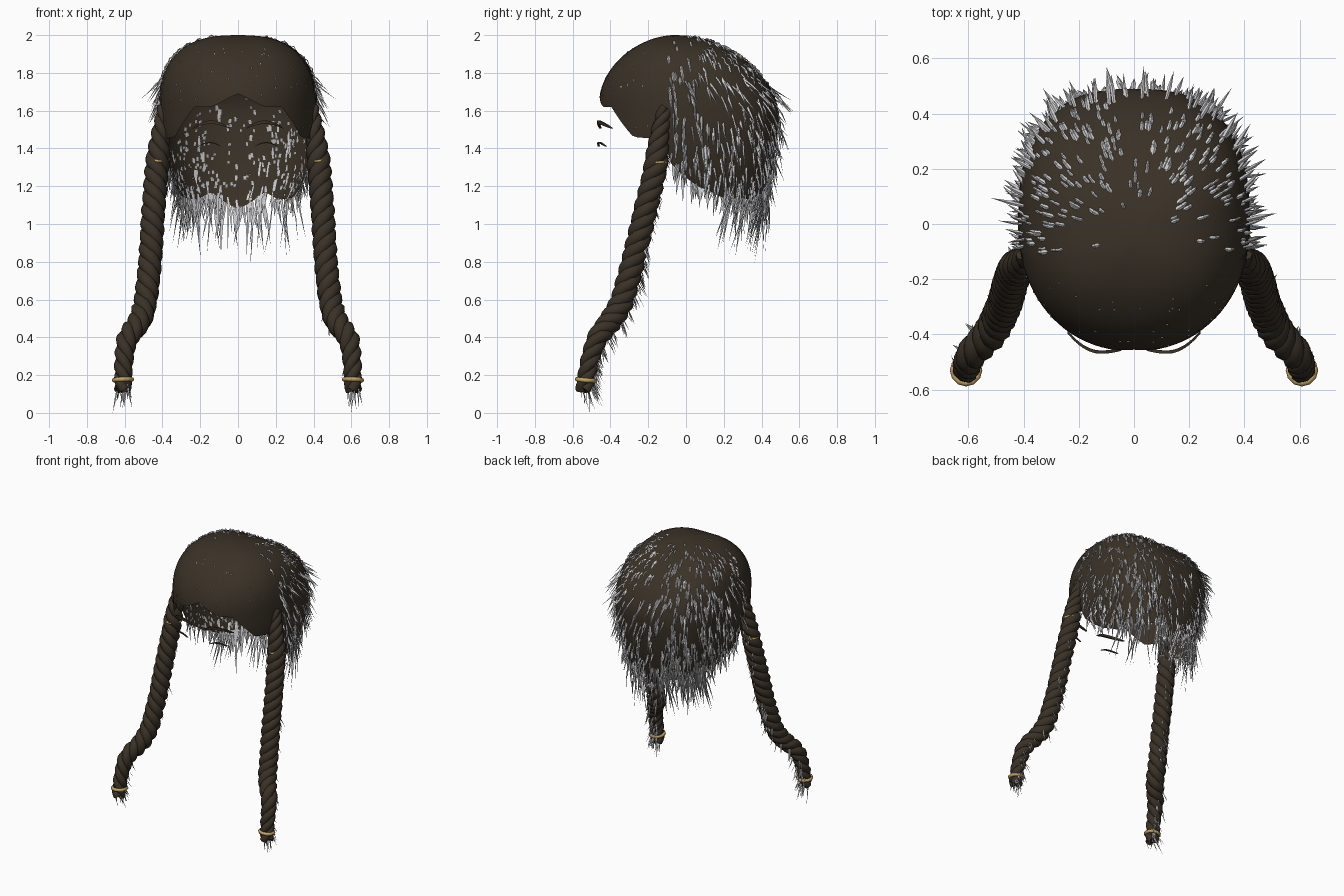
import bpy, bmesh, math, random
from mathutils import Vector

random.seed(4)
rnd = random.uniform
if "Cube" in bpy.data.objects:
    bpy.data.objects.remove(bpy.data.objects["Cube"])


def material(name, rgb):
    m = bpy.data.materials.new(name)
    m.use_nodes = True
    m.diffuse_color = (*rgb, 1)
    m.node_tree.nodes["Principled BSDF"].inputs["Base Color"].default_value = (*rgb, 1)
    return m


BROWN = material("dark_brown_hair", (0.042, 0.031, 0.02))
GREY = material("pale_grey_hair", (0.62, 0.62, 0.64))
GOLD = material("gold", (0.52, 0.36, 0.13))


def finish(bm, name, mat, smooth=True):
    me = bpy.data.meshes.new(name)
    bm.to_mesh(me)
    bm.free()
    me.materials.append(mat)
    for p in me.polygons:
        p.use_smooth = smooth
    ob = bpy.data.objects.new(name, me)
    bpy.context.collection.objects.link(ob)
    return ob


def lerp_table(table, v):
    for (a, p), (b, q) in zip(table, table[1:]):
        if v <= b:
            return p + (q - p) * max(0, v - a) / (b - a)
    return table[-1][1]


# Hairline height by degrees away from the front
HAIRLINE = [(0, 1.69), (18, 1.62), (32, 1.62), (53, 1.46), (75, 1.45), (80, 1.32), (95, 1.2),
            (115, 1.14), (148, 1.13), (163, 1.17), (180, 1.08)]
DOME_Z, DOME_H = 1.6, 0.4


def dome_power(a):
    return 1.85 + 0.75 * math.sin(a) ** 2


def bottom(a):
    """Lowest u of the cap at angle a (0 is front)."""
    deg = abs(math.degrees(math.remainder(a, math.tau)))
    z = lerp_table(HAIRLINE, deg)
    if z < DOME_Z:
        return 1 + (DOME_Z - z) * 2
    return math.acos(((z - DOME_Z) / DOME_H) ** (dome_power(a) / 2)) * 2 / math.pi


def surf(a, u):
    """Point on the cap: u 0 is the crown, 1 the widest level, above 1 the nape."""
    n = dome_power(a)
    if u < 1:
        h = max(0, math.cos(u * math.pi / 2)) ** (2 / n)
        f = math.sin(u * math.pi / 2) ** (2 / n)
        z, shift = DOME_Z + DOME_H * h, -0.05 * h
    else:
        d = (u - 1) / 2
        z, shift = DOME_Z - d, 0
        f = 1 - (0.7 + 0.6 * math.sin(a) ** 2) * d * d
    s, c = math.sin(a), math.cos(a)
    m = 2.1 if c > 0 else 2.6
    x = math.copysign(abs(s) ** (2 / m), s) * 0.42
    y = -math.copysign(abs(c) ** (2 / m), c) * (0.46 if c > 0 else 0.49)
    return Vector((x * f, y * f + shift, z))


# Hair cap
COLS, ROWS = 90, 26
bm = bmesh.new()
crown = bm.verts.new((0, -0.05, 2))
rings = []
for r in range(1, ROWS + 1):
    ring = []
    for i in range(COLS):
        a = math.tau * i / COLS
        ring.append(bm.verts.new(surf(a, bottom(a) * r / ROWS)))
    rings.append(ring)
for i in range(COLS):
    j = (i + 1) % COLS
    bm.faces.new((crown, rings[0][i], rings[0][j]))
    for top, low in zip(rings, rings[1:]):
        bm.faces.new((top[i], low[i], low[j], top[j]))
finish(bm, "hair_cap", BROWN)


def blade(bm, pts, width, out):
    """Tapered three-sided hair through root, middle and tip."""
    loops = []
    for p, w in ((pts[0], width * 0.8), (pts[1], width)):
        side = (pts[2] - pts[0]).cross(out).normalized()
        loops.append([bm.verts.new(p + o) for o in (side * w, out * w * 0.7, -side * w)])
    tip = bm.verts.new(pts[2])
    for k in range(3):
        l = (k + 1) % 3
        bm.faces.new((loops[0][k], loops[0][l], loops[1][l], loops[1][k]))
        bm.faces.new((loops[1][k], loops[1][l], tip))


def jitter(s):
    return Vector((rnd(-s, s), rnd(-s, s), rnd(-s, s)))


# Loose grey hairs over the crown, sides and back
bm = bmesh.new()
for k in range(760):
    a = math.pi + rnd(-1, 1) * 1.75
    u = bottom(a) * rnd(0.02, 1) ** 0.7
    p = surf(a, u)
    if p.y < -0.12:
        continue
    out = Vector((p.x, p.y, max(0, p.z - 1.5))).normalized()
    down = (surf(a, u + 0.04) - p).normalized()
    if u < 0.72:
        length = rnd(0.03, 0.06) + 0.04 * u
        mid = p + out * 0.007 + down * length * 0.5
        tip = mid + down * length - out * 0.03
    else:
        length = rnd(0.08, 0.17)
        d = (down + out * rnd(0.05, 0.3) + jitter(0.2)).normalized()
        mid = p + d * length * 0.45 + out * 0.004
        tip = p + d * length + out * rnd(0, 0.03)
    blade(bm, [p - out * 0.008, mid, tip], rnd(0.005, 0.009), out)
finish(bm, "loose_crown_hairs", GREY, False)

# Long wisps hanging from the nape
bm = bmesh.new()
for k in range(120):
    a = math.pi + random.choice((-0.72, 0, 0, 0.6, 0.75)) + rnd(-0.28, 0.28)
    p = surf(a, bottom(a) - rnd(0, 0.2))
    out = Vector((p.x, p.y, 0)).normalized()
    length = rnd(0.1, 0.34)
    d = (Vector((0, -0.12, -1)) + jitter(0.22)).normalized()
    blade(bm, [p, p + d * length * 0.5 + jitter(0.01), p + d * length], rnd(0.003, 0.007), out)
finish(bm, "nape_wisps", GREY, False)

# Small flecks on the forehead hair
bm = bmesh.new()
for k in range(40):
    a = rnd(-1.2, 1.2)
    u = bottom(a) * rnd(0.35, 0.95)
    p, q = surf(a, u), surf(a, u + 0.03)
    out = Vector((p.x, p.y, p.z - 1.5)).normalized()
    blade(bm, [p - out * 0.005, p + out * 0.001, q - out * 0.004], 0.004, out)
finish(bm, "forehead_flecks", GREY, False)

# Braid centre line, mirrored for each side: x, y, z
PATH = [Vector(p) for p in ((0.39, -0.11, 1.62), (0.41, -0.14, 1.48), (0.43, -0.16, 1.3),
                            (0.45, -0.22, 1.05), (0.465, -0.28, 0.8), (0.49, -0.34, 0.58),
                            (0.52, -0.4, 0.48), (0.59, -0.47, 0.4), (0.605, -0.51, 0.28),
                            (0.61, -0.54, 0.12))]


def centre(z):
    """Smoothed centre line point at height z."""
    axis = [sum(lerp_table([(-p.z, p[i]) for p in PATH], -(z + o)) for o in (-0.03, 0, 0.03)) / 3
            for i in (0, 1)]
    return Vector((*axis, z))


def girth(z):
    return lerp_table([(0.1, 0.72), (0.3, 0.8), (0.5, 1), (1.35, 1), (1.62, 0.55)], z)


STEPS = 150
for side, s in (("left", 1), ("right", -1)):
    # Three twisted strands
    flip = Vector((s, 1, 1))
    curve = bpy.data.curves.new(side + "_braid", "CURVE")
    curve.dimensions = "3D"
    curve.bevel_depth = 0.037
    curve.bevel_resolution = 2
    curve.use_fill_caps = True
    for n in range(3):
        sp = curve.splines.new("POLY")
        sp.points.add(STEPS)
        travelled, last = 0, centre(1.62)
        for i, pt in enumerate(sp.points):
            z = 1.62 - 1.5 * i / STEPS
            c = centre(z)
            travelled += (c - last).length
            last = c
            t = (centre(z - 0.03) - centre(z + 0.03)).normalized()
            e1 = t.cross(Vector((0, 1, 0))).normalized()
            e2 = t.cross(e1)
            ang = travelled * math.tau / 0.21 + n * math.tau / 3
            c = c + (e1 * math.cos(ang) + e2 * math.sin(ang)) * 0.029 * girth(z)
            pt.co = (*(c * flip), 1)
            pt.radius = girth(z)
    curve.materials.append(BROWN)
    ob = bpy.data.objects.new(side + "_braid", curve)
    bpy.context.collection.objects.link(ob)
    bpy.ops.object.select_all(action="DESELECT")
    ob.select_set(True)
    bpy.context.view_layer.objects.active = ob
    bpy.ops.object.convert(target="MESH")

    # Gold bands
    for name, z, big, small in (("lower", 0.175, 0.047, 0.012), ("upper", 1.33, 0.052, 0.009)):
        bpy.ops.mesh.primitive_torus_add(location=centre(z) * flip, rotation=(-0.08, 0.05 * s, 0),
                                         major_segments=12, minor_segments=8,
                                         major_radius=big, minor_radius=small)
        ring = bpy.context.object
        ring.name = side + "_" + name + "_band"
        ring.data.materials.append(GOLD)
        bpy.ops.object.shade_smooth()

    # Stray hairs behind the braid and the tail tuft
    bm = bmesh.new()
    for k in range(75):
        z = 0.14 + 1.25 * rnd(0, 1) ** 1.7
        out = Vector((rnd(-0.8, 0.8), 1, 0)).normalized()
        p = centre(z) * flip + out * 0.05 * girth(z)
        d = (Vector((0, 0.1, -1)) + out * 0.35 + jitter(0.2)).normalized()
        length = rnd(0.04, 0.12) if z < 0.9 else rnd(0.03, 0.06)
        blade(bm, [p, p + d * length / 2, p + d * length], rnd(0.003, 0.007), out)
    for k in range(9):
        p = centre(0.15) * flip + Vector((rnd(-0.03, 0.03), rnd(-0.03, 0.03), 0))
        tip = p + Vector((rnd(-0.03, 0.03), rnd(0, 0.08), -0.15 if k == 0 else -rnd(0.06, 0.14)))
        blade(bm, [p, p.lerp(tip, 0.5), tip], 0.004, Vector((0, 1, 0)))
    finish(bm, side + "_braid_stray_hairs", GREY, False)

    # Eyebrow and eyelash strips
    for name, x0, x1, z0, rise, tall in (("eyebrow", 0.045, 0.24, 1.505, 0.025, 0.016),
                                         ("eyelash", 0.09, 0.21, 1.41, 0.018, 0.006)):
        bm = bmesh.new()
        rows = []
        for i in range(11):
            t = i / 10
            x = x0 + (x1 - x0) * t
            y = -0.47 + 5 * max(0, x - 0.12) ** 2 + 2 * max(0, 0.12 - x) ** 2
            z = z0 + rise * math.sin(math.pi * t)
            h = tall * (0.15 + math.sin(math.pi * t) ** 0.6) if 0 < i < 10 else 0.002
            rows.append([bm.verts.new((x * s, y + dy, z + dz))
                         for dy, dz in ((0, 0), (0, h), (0.012, h), (0.012, 0))])
        for p, q in zip(rows, rows[1:]):
            for k in range(4):
                bm.faces.new((p[k], p[k - 1], q[k - 1], q[k]))
        bmesh.ops.recalc_face_normals(bm, faces=bm.faces)
        finish(bm, side + "_" + name, BROWN, False)
